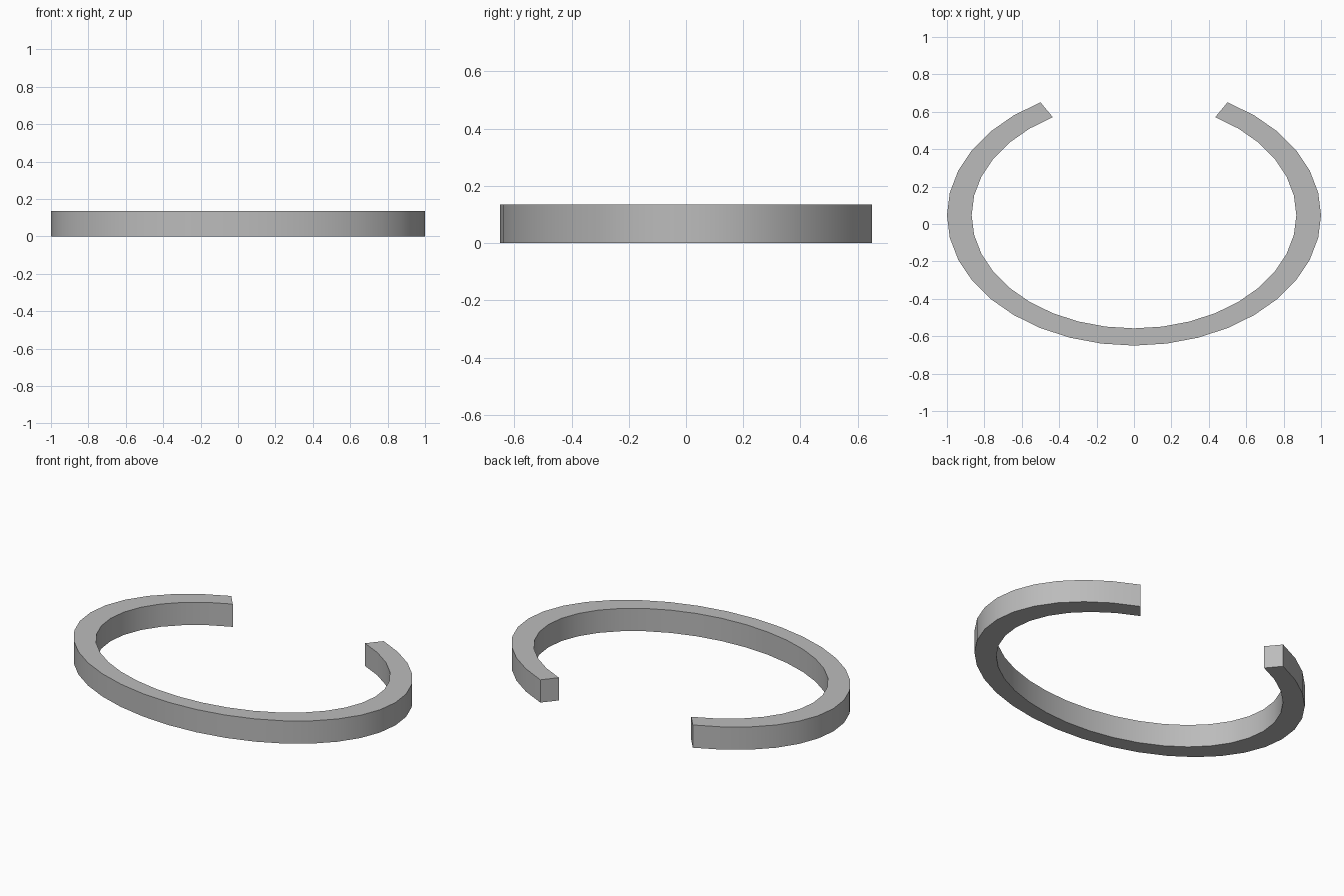
import bpy, bmesh
from math import sin, cos, radians

cube = bpy.data.objects.get("Cube")
if cube:
    bpy.data.objects.remove(cube, do_unlink=True)

RX, RY, CY = 1.0, 0.697, 0.047
INNER, HEIGHT, SEGMENTS = 0.868, 0.135, 30

grey = bpy.data.materials.new("plain grey")
grey.use_nodes = True
colour = (0.5, 0.5, 0.5, 1)
grey.diffuse_color = colour
grey.node_tree.nodes["Principled BSDF"].inputs["Base Color"].default_value = colour

# Rectangular section swept along an oval, open at the back
bm = bmesh.new()
corners = [(1, 0), (1, HEIGHT), (INNER, HEIGHT), (INNER, 0)]
rings = []
for i in range(SEGMENTS + 1):
    a = radians(120 + 300 * i / SEGMENTS)
    rings.append([bm.verts.new((RX * s * cos(a), CY + RY * s * sin(a), z))
                  for s, z in corners])
for a, b in zip(rings, rings[1:]):
    for k in range(4):
        n = (k + 1) % 4
        bm.faces.new((a[k], b[k], b[n], a[n]))

# End caps
bm.faces.new(rings[0])
bm.faces.new(rings[-1][::-1])
bmesh.ops.recalc_face_normals(bm, faces=bm.faces)

mesh = bpy.data.meshes.new("open_oval_band")
bm.to_mesh(mesh)
bm.free()
mesh.materials.append(grey)
band = bpy.data.objects.new("open_oval_band", mesh)
bpy.context.collection.objects.link(band)
bpy.context.view_layer.objects.active = band
band.select_set(True)
bpy.ops.object.shade_smooth_by_angle(angle=radians(30))
